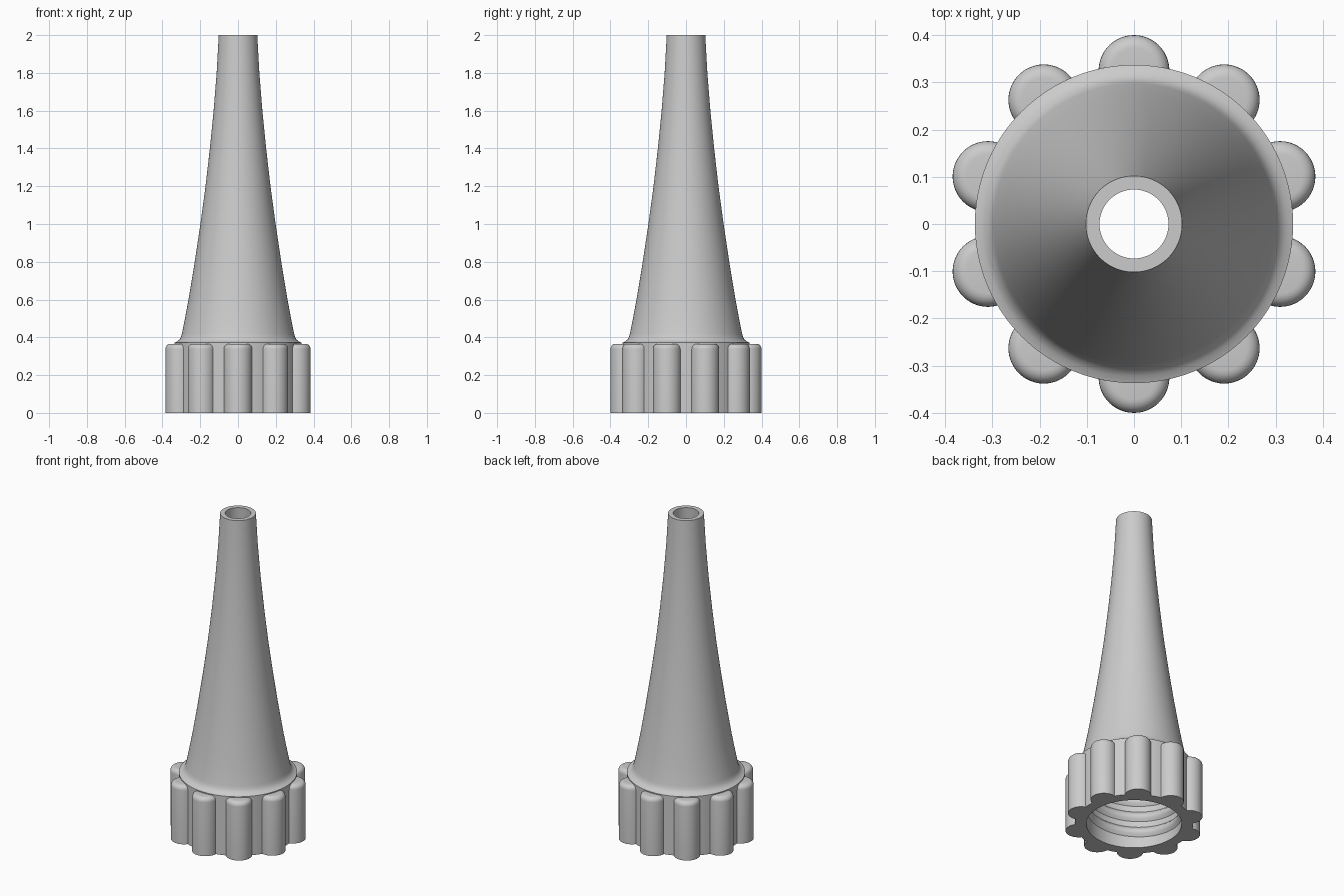
import bpy, bmesh, math

if "Cube" in bpy.data.objects:
    bpy.data.objects.remove(bpy.data.objects["Cube"])

grey = bpy.data.materials.new("light grey")
grey.diffuse_color = (0.6, 0.6, 0.6, 1)
grey.use_nodes = True
grey.node_tree.nodes["Principled BSDF"].inputs["Base Color"].default_value = grey.diffuse_color


def finish(name, bm, angle=35):
    bmesh.ops.recalc_face_normals(bm, faces=bm.faces)
    me = bpy.data.meshes.new(name)
    bm.to_mesh(me)
    bm.free()
    ob = bpy.data.objects.new(name, me)
    bpy.context.collection.objects.link(ob)
    me.materials.append(grey)
    bpy.ops.object.select_all(action='DESELECT')
    ob.select_set(True)
    bpy.context.view_layer.objects.active = ob
    bpy.ops.object.shade_smooth_by_angle(angle=math.radians(angle))
    return ob


def skin(bm, rings, loop_rings=False, closed=True):
    """Join successive rings of vertices with quads."""
    n = len(rings[0])
    pairs = list(zip(rings, rings[1:])) + ([(rings[-1], rings[0])] if loop_rings else [])
    for a, b in pairs:
        for i in range(n if closed else n - 1):
            j = (i + 1) % n
            bm.faces.new((a[i], a[j], b[j], b[i]))


# Hollow nozzle: outer wall up, rim, inner wall down, bottom ring
SEG = 96
cone = [(0.297, 0.42), (0.279, 0.51), (0.262, 0.60), (0.229, 0.80), (0.199, 1.0),
        (0.172, 1.2), (0.149, 1.4), (0.129, 1.6), (0.113, 1.8), (0.102, 2.0)]
flare = [(0.337, 0.0), (0.337, 0.372), (0.322, 0.378), (0.310, 0.388), (0.302, 0.402)]
bore = [(r - 0.029, z) for r, z in reversed(cone)]
socket = [(0.268, 0.40), (0.272, 0.36), (0.272, 0.0)]
profile = flare + cone + bore + socket
bm = bmesh.new()
rings = [[bm.verts.new((r * math.cos(2 * math.pi * i / SEG), r * math.sin(2 * math.pi * i / SEG), z))
          for i in range(SEG)] for r, z in profile]
skin(bm, rings, loop_rings=True)
finish("nozzle_body", bm)

# Ten grip ribs with rounded tops, trimmed so they stay out of the socket
R, TOP, FILLET, CENTRE, INNER = 0.075, 0.366, 0.028, 0.325, 0.295
levels = [(R, 0.0)] + [(R - FILLET + FILLET * math.cos(t), TOP - FILLET + FILLET * math.sin(t))
                       for t in [math.pi / 2 * k / 6 for k in range(7)]]
bm = bmesh.new()
for k in range(10):
    a = math.pi / 2 + k * math.pi / 5
    ca, sa = math.cos(a), math.sin(a)
    rings = []
    for r, z in levels:
        ring = []
        half = math.acos((INNER - CENTRE) / r)
        for i in range(33):
            t = -half + 2 * half * i / 32
            u, v = CENTRE + r * math.cos(t), r * math.sin(t)
            ring.append(bm.verts.new((u * ca - v * sa, u * sa + v * ca, z)))
        rings.append(ring)
    skin(bm, rings)
    bm.faces.new(rings[0])
    bm.faces.new(rings[-1])
finish("grip_ribs", bm)

# Internal screw thread swept along a helix
PITCH, TURNS, STEPS = 0.1, 3.0, 72
section = [(0.276, -0.036), (0.258, -0.016), (0.253, 0.0), (0.258, 0.016), (0.276, 0.036)]
bm = bmesh.new()
rings = []
total = int(TURNS * STEPS)
for s in range(total + 1):
    t = 2 * math.pi * s / STEPS
    fade = min(1, s / 10, (total - s) / 10)
    rings.append([bm.verts.new(((0.276 - (0.276 - r) * max(fade, 0.05)) * math.cos(t),
                                (0.276 - (0.276 - r) * max(fade, 0.05)) * math.sin(t),
                                0.04 + PITCH * s / STEPS + dz)) for r, dz in section])
skin(bm, rings)
bm.faces.new(rings[0])
bm.faces.new(rings[-1])
finish("screw_thread", bm, 50)
